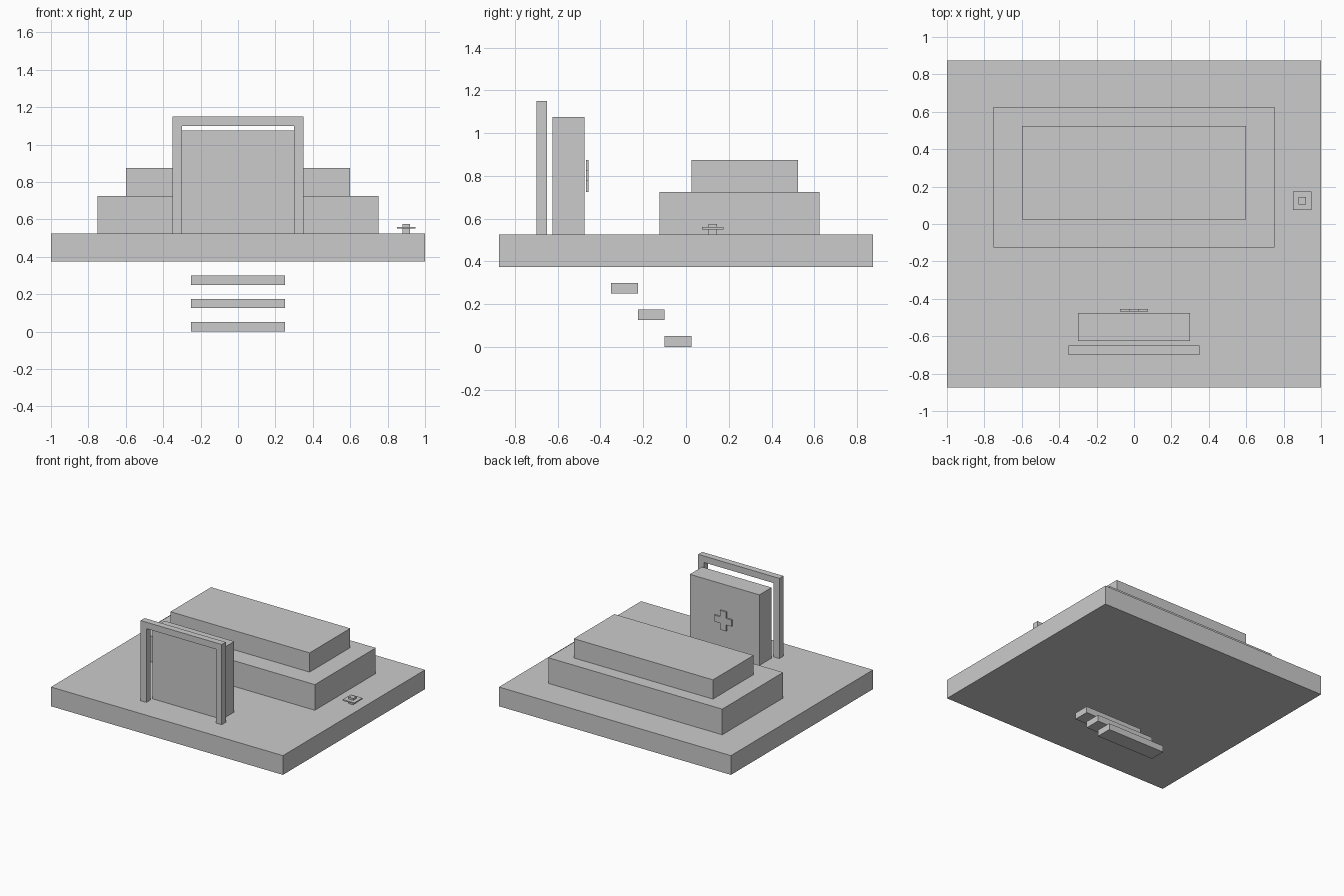
import bpy, bmesh

if "Cube" in bpy.data.objects:
    bpy.data.objects.remove(bpy.data.objects["Cube"])


def box(name, x, y, z):
    """Box from (min, max) ranges."""
    bpy.ops.mesh.primitive_cube_add(
        size=1, location=[(a + b) / 2 for a, b in (x, y, z)])
    ob = bpy.context.object
    ob.name = name
    ob.scale = [b - a for a, b in (x, y, z)]
    bpy.ops.object.transform_apply(location=False, rotation=False, scale=True)
    return ob


def extrude_xz(name, half, y0, y1):
    """Mirror a half outline (x, z) about x = 0 and extrude it from y0 to y1."""
    outline = half + [(-x, z) for x, z in reversed(half)]
    bm = bmesh.new()
    face = bm.faces.new([bm.verts.new((x, y0, z)) for x, z in outline])
    ext = bmesh.ops.extrude_face_region(bm, geom=[face])
    verts = [g for g in ext["geom"] if isinstance(g, bmesh.types.BMVert)]
    bmesh.ops.translate(bm, verts=verts, vec=(0, y1 - y0, 0))
    bmesh.ops.recalc_face_normals(bm, faces=bm.faces)
    mesh = bpy.data.meshes.new(name)
    bm.to_mesh(mesh)
    bm.free()
    ob = bpy.data.objects.new(name, mesh)
    bpy.context.collection.objects.link(ob)
    return ob


# Platform and stacked tiers
box("platform", (-1, 1), (-0.875, 0.875), (0.375, 0.525))
box("lower_tier", (-0.75, 0.75), (-0.125, 0.625), (0.525, 0.725))
box("upper_tier", (-0.6, 0.6), (0.025, 0.525), (0.725, 0.875))

# Floating steps below the platform
for i in range(3):
    y, z = -0.1 - 0.125 * i, 0.125 * i
    box(f"step_{i + 1}", (-0.25, 0.25), (y, y + 0.125), (z, z + 0.05))

# Upright slab with a frame in front and a raised cross behind
box("upright_slab", (-0.3, 0.3), (-0.625, -0.475), (0.525, 1.075))
extrude_xz("front_frame",
           [(0.3, 1.1), (0.3, 0.525), (0.35, 0.525), (0.35, 1.15)],
           -0.7, -0.65)
a, b, zc = 0.025, 0.075, 0.8
extrude_xz("back_cross",
           [(a, zc - b), (a, zc - a), (b, zc - a),
            (b, zc + a), (a, zc + a), (a, zc + b)],
           -0.467, -0.455)

# Small post with a plate around it
box("small_post", (0.88, 0.92), (0.105, 0.145), (0.525, 0.575))
box("small_plate", (0.85, 0.95), (0.075, 0.175), (0.55, 0.56))
